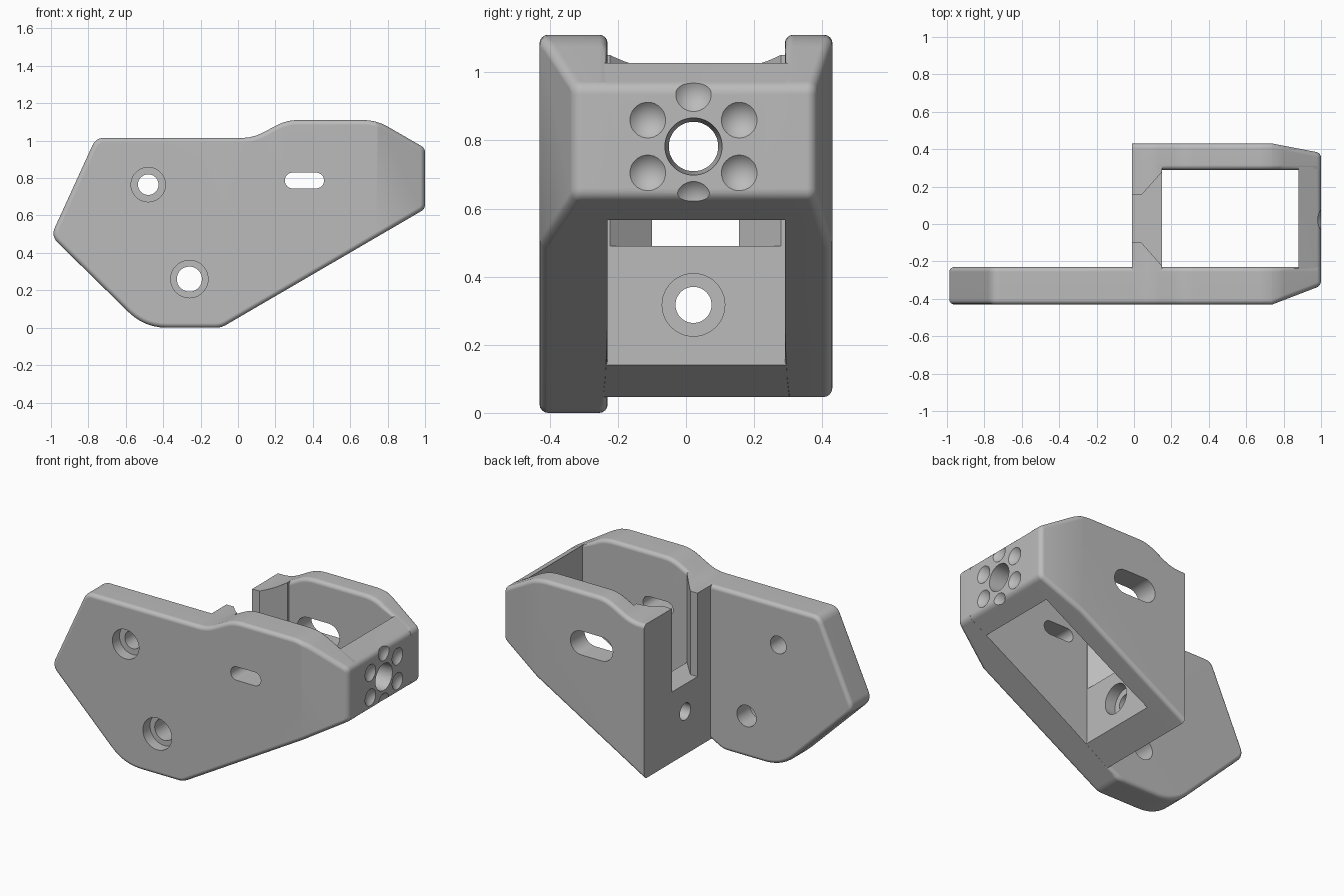
import bpy, bmesh, math
from mathutils import Vector, Matrix

cube = bpy.data.objects.get("Cube")
if cube:
    bpy.data.objects.remove(cube, do_unlink=True)

FRONT, BACK = -0.43, 0.43          # outer side faces
INNER_FRONT, INNER_BACK = -0.23, 0.29
FOLD = 0.74                        # where the sides start to taper to the nose


def rounded(corners, steps=6):
    """Outline with each corner (x, z, trim) softened by a curve."""
    pts = []
    for i, (x, z, d) in enumerate(corners):
        p = Vector((x, z))
        before = Vector(corners[i - 1][:2])
        after = Vector(corners[(i + 1) % len(corners)][:2])
        a = p + (before - p).normalized() * d
        b = p + (after - p).normalized() * d
        for s in range(steps + 1):
            t = s / steps
            pts.append(a * (1 - t) ** 2 + p * 2 * t * (1 - t) + b * t * t)
    return pts


def to_object(bm, name):
    bmesh.ops.recalc_face_normals(bm, faces=bm.faces)
    mesh = bpy.data.meshes.new(name)
    bm.to_mesh(mesh)
    bm.free()
    obj = bpy.data.objects.new(name, mesh)
    bpy.context.collection.objects.link(obj)
    return obj


def prism_mesh(pts, lo, hi, upright=False):
    """Extrude an outline along y, or along z when upright."""
    bm = bmesh.new()
    place = (lambda p: (p[0], p[1], lo)) if upright else (lambda p: (p[0], lo, p[1]))
    face = bm.faces.new([bm.verts.new(place(p)) for p in pts])
    new = bmesh.ops.extrude_face_region(bm, geom=[face])["geom"]
    move = (0, 0, hi - lo) if upright else (0, hi - lo, 0)
    bmesh.ops.translate(bm, vec=move, verts=[v for v in new if isinstance(v, bmesh.types.BMVert)])
    bmesh.ops.recalc_face_normals(bm, faces=bm.faces)
    return bm


def prism(name, pts, lo, hi, upright=False):
    return to_object(prism_mesh(pts, lo, hi, upright), name)


def box(name, x0, x1, y0, y1, z0, z1):
    return prism(name, [(x0, z0), (x1, z0), (x1, z1), (x0, z1)], y0, y1)


def round_bar(name, axis, start, end, a, b, r1, r2=None):
    """Cylinder or cone along x or y; (a, b) is its centre across the axis."""
    bm = bmesh.new()
    bmesh.ops.create_cone(bm, cap_ends=True, segments=48, radius1=r1,
                          radius2=r1 if r2 is None else r2, depth=end - start)
    mid = (start + end) / 2
    if axis == "x":
        mat = Matrix.Translation((mid, a, b)) @ Matrix.Rotation(math.pi / 2, 4, "Y")
    else:
        mat = Matrix.Translation((a, mid, b)) @ Matrix.Rotation(-math.pi / 2, 4, "X")
    bmesh.ops.transform(bm, matrix=mat, verts=bm.verts)
    return to_object(bm, name)


def slot(name, x, z, length, height, y0, y1):
    r, half = height / 2, (length - height) / 2
    pts = []
    for side, start in ((1, -90), (-1, 90)):
        for k in range(13):
            ang = math.radians(start + 15 * k)
            pts.append((x + side * half + r * math.cos(ang), z + r * math.sin(ang)))
    return prism(name, pts, y0, y1)


def combine(target, tool, operation):
    mod = target.modifiers.new(operation.title(), "BOOLEAN")
    mod.operation, mod.solver, mod.object = operation, "EXACT", tool
    bpy.context.view_layer.objects.active = target
    bpy.ops.object.modifier_apply(modifier=mod.name)
    bpy.data.objects.remove(tool, do_unlink=True)


def cheek(name, pts, outer, inner, taper):
    """Side plate, tapered toward the nose, with rounded rims."""
    bm = prism_mesh(pts, min(outer, inner), max(outer, inner))
    bmesh.ops.bisect_plane(bm, geom=bm.verts[:] + bm.edges[:] + bm.faces[:], dist=1e-5,
                           plane_co=(FOLD, 0, 0), plane_no=(1, 0, 0))
    for v in bm.verts:
        if abs(v.co.y - outer) < 1e-4 and v.co.x > FOLD:
            v.co.y += taper * (v.co.x - FOLD) / (1 - FOLD)
    bm.normal_update()
    rims = []
    for e in bm.edges:
        caps = [f for f in e.link_faces if abs(f.normal.y) > 0.8]
        if len(caps) != 1:
            continue
        mid = (e.verts[0].co + e.verts[1].co) / 2
        is_inner = abs(mid.y - inner) < 1e-4
        if not is_inner or mid.x < -0.05 or mid.z > 0.98:
            rims.append(e)
    bmesh.ops.bevel(bm, geom=rims, offset=0.025, offset_type="OFFSET", segments=4,
                    profile=0.5, affect="EDGES", clamp_overlap=False)
    return to_object(bm, name)


# Shared side outline
outline = rounded([(-1, 0.49, 0.05), (-0.76, 1.015, 0.045), (0.08, 1.015, 0.06),
                   (0.26, 1.11, 0.06), (0.74, 1.11, 0.07), (1, 0.96, 0.025),
                   (1, 0.635, 0.025), (-0.09, 0, 0.03), (-0.5, 0, 0.12)])

# Long mounting plate and the shorter opposite cheek
bracket = cheek("bracket", outline, FRONT, INNER_FRONT, 0.1)
back_cheek = cheek("back_cheek", outline, BACK, INNER_BACK, -0.05)
combine(back_cheek, box("trim", -2, -0.01, -1, 1, -1, 2), "DIFFERENCE")

# Nose block and rear wall between the cheeks
centre = Vector((0.4, 0.6))
core = prism("core", [centre + (p - centre) * 0.998 for p in outline], -0.28, 0.33)
combine(core, box("trim", -2, -0.01, -1, 1, -1, 2), "DIFFERENCE")
combine(core, box("cavity", 0.15, 0.88, -1, 1, -1, 2), "DIFFERENCE")

# Flared notch in the rear wall
notch = [(-0.2, -0.1), (0.04, -0.1), (0.2, -0.28), (0.2, 0.335), (0.04, 0.155), (-0.2, 0.155)]
combine(core, prism("notch", notch, 0.49, 2, True), "DIFFERENCE")

combine(bracket, back_cheek, "UNION")
combine(bracket, core, "UNION")

# Counterbored screw holes, slots, rear hole and nose hole
cutters = [
    round_bar("screw_hole", "y", -0.6, 0, -0.48, 0.765, 0.055),
    round_bar("screw_recess", "y", -0.6, -0.36, -0.48, 0.765, 0.092),
    round_bar("screw_hole", "y", -0.6, 0, -0.26, 0.26, 0.067),
    round_bar("screw_recess", "y", -0.6, -0.36, -0.26, 0.26, 0.1),
    slot("front_slot", 0.355, 0.787, 0.21, 0.085, -0.6, 0),
    slot("back_slot", 0.355, 0.787, 0.295, 0.15, 0.1, 0.6),
    round_bar("rear_hole", "x", -0.2, 0.3, 0.022, 0.317, 0.053),
    round_bar("rear_recess", "x", 0.08, 0.3, 0.022, 0.317, 0.092),
    round_bar("nose_hole", "x", 0.8, 1.02, 0.022, 0.782, 0.065, 0.086),
]

# Ring of shallow dimples on the nose
for k in range(6):
    ang = math.radians(30 + 60 * k)
    bm = bmesh.new()
    bmesh.ops.create_uvsphere(bm, u_segments=32, v_segments=24, radius=0.07)
    bmesh.ops.translate(bm, verts=bm.verts, vec=(
        1.045, 0.022 + 0.155 * math.cos(ang), 0.782 + 0.155 * math.sin(ang)))
    cutters.append(to_object(bm, "dimple"))

for cutter in cutters:
    combine(bracket, cutter, "DIFFERENCE")

# Colour and shading
grey = bpy.data.materials.new("plain_grey")
grey.use_nodes = True
colour = (0.5, 0.5, 0.5, 1)
grey.diffuse_color = colour
grey.node_tree.nodes["Principled BSDF"].inputs["Base Color"].default_value = colour
bracket.data.materials.clear()
bracket.data.materials.append(grey)

bpy.ops.object.select_all(action="DESELECT")
bracket.select_set(True)
bpy.context.view_layer.objects.active = bracket
bpy.ops.object.shade_smooth_by_angle(angle=math.radians(30))
weighted = bracket.modifiers.new("Weighted Normal", "WEIGHTED_NORMAL")
weighted.keep_sharp = True
